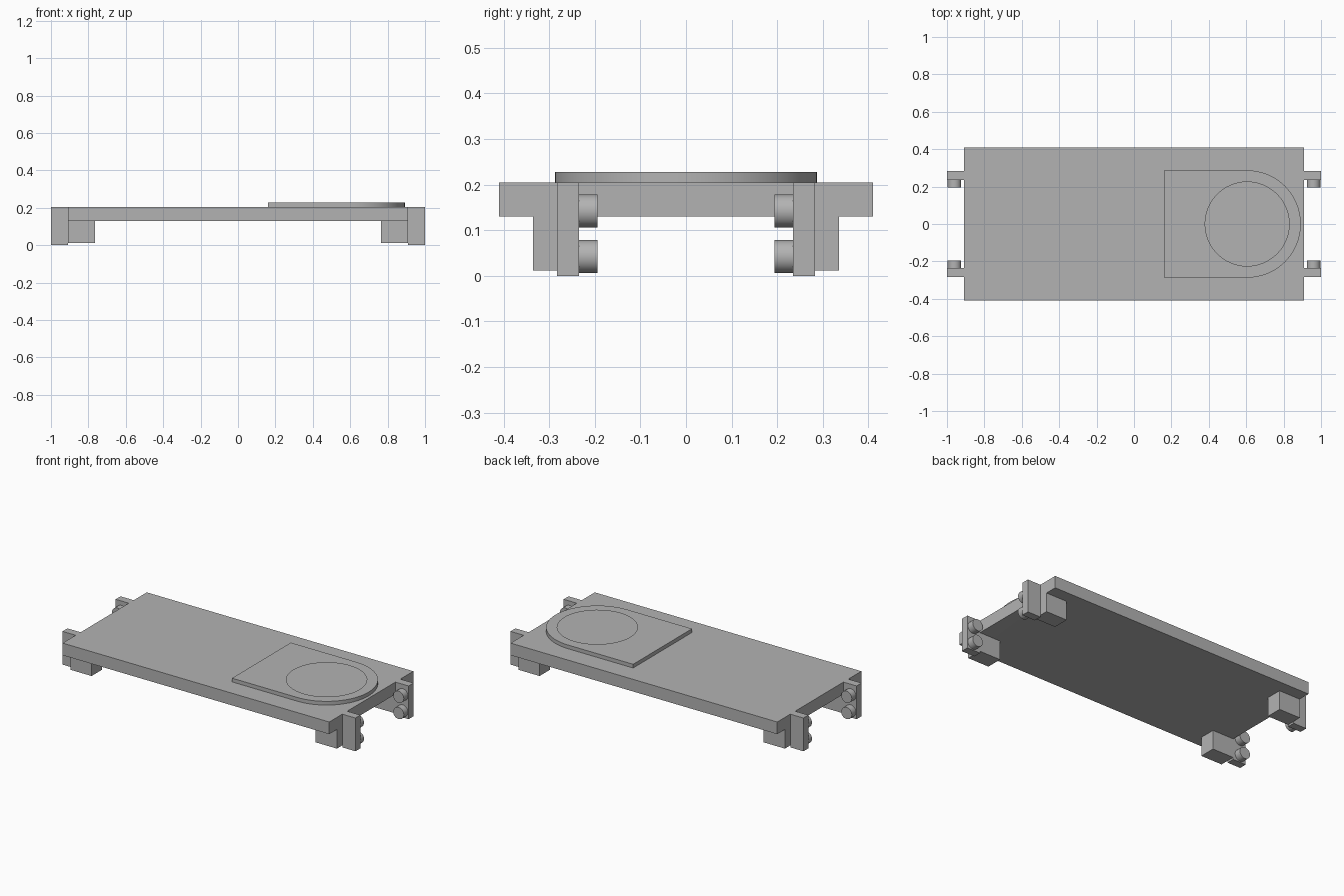
import bpy
import bmesh
import math
from mathutils import Matrix, Vector

if "Cube" in bpy.data.objects:
    bpy.data.objects.remove(bpy.data.objects["Cube"], do_unlink=True)

END, TOP, UNDER = 0.91, 0.205, 0.13
RING_X, RING_R, HOLE_R, COVER_TOP = 0.605, 0.287, 0.225, 0.228

grey = bpy.data.materials.new("plain grey")
grey.use_nodes = True
grey.diffuse_color = (0.45, 0.45, 0.45, 1)
grey.node_tree.nodes["Principled BSDF"].inputs["Base Color"].default_value = grey.diffuse_color


def make(name, bm):
    bmesh.ops.recalc_face_normals(bm, faces=bm.faces)
    mesh = bpy.data.meshes.new(name)
    bm.to_mesh(mesh)
    bm.free()
    mesh.materials.append(grey)
    obj = bpy.data.objects.new(name, mesh)
    bpy.context.collection.objects.link(obj)
    return obj


def box(name, low, high):
    bm = bmesh.new()
    low, high = Vector(low), Vector(high)
    size = Matrix.Diagonal((*(high - low), 1))
    bmesh.ops.create_cube(bm, size=1, matrix=Matrix.Translation((low + high) / 2) @ size)
    return make(name, bm)


def mirrored_box(name, sx, sy, low, high):
    xs, ys = sorted((sx * low[0], sx * high[0])), sorted((sy * low[1], sy * high[1]))
    return box(name, (xs[0], ys[0], low[2]), (xs[1], ys[1], high[2]))


def cylinder(name, centre, radius, depth, axis="Z"):
    bm = bmesh.new()
    turn = Matrix.Rotation(math.pi / 2, 4, "X") if axis == "Y" else Matrix()
    bmesh.ops.create_cone(bm, cap_ends=True, segments=48, radius1=radius, radius2=radius,
                          depth=depth, matrix=Matrix.Translation(centre) @ turn)
    return make(name, bm)


def combine(target, tool, operation):
    mod = target.modifiers.new("combine", "BOOLEAN")
    mod.operation, mod.solver, mod.object = operation, "EXACT", tool
    bpy.context.view_layer.objects.active = target
    bpy.ops.object.modifier_apply(modifier=mod.name)
    bpy.data.objects.remove(tool, do_unlink=True)


def smooth(obj):
    bpy.ops.object.select_all(action="DESELECT")
    obj.select_set(True)
    bpy.context.view_layer.objects.active = obj
    bpy.ops.object.shade_smooth_by_angle(angle=math.radians(30))


# Board, with feet and end posts merged into one hollow skin
shell = box("hollow_board", (-END, -0.41, UNDER), (END, 0.41, TOP))
for sx, side in ((1, "left"), (-1, "right")):
    for sy, end in ((-1, "front"), (1, "back")):
        name = f"{end}_{side}"
        combine(shell, mirrored_box(name + "_foot", sx, sy,
                (0.765, 0.235, 0.012), (END, 0.335, UNDER)), "UNION")
        combine(shell, mirrored_box(name + "_post", sx, sy,
                (END, 0.235, 0), (1, 0.283, TOP)), "UNION")
        # Pegs on the inner face of each post
        for level, z in (("upper", 0.142), ("lower", 0.042)):
            smooth(cylinder(f"{name}_{level}_peg", (sx * 0.96, sy * 0.215, z), 0.036, 0.042, "Y"))

# Raised cover with one round end
bm = bmesh.new()
outline = [(0.16, RING_R), (0.16, -RING_R)]
for i in range(33):
    a = math.pi * (i / 32 - 0.5)
    outline.append((RING_X + RING_R * math.cos(a), RING_R * math.sin(a)))
face = bm.faces.new([bm.verts.new((x, y, TOP)) for x, y in outline])
raised = bmesh.ops.extrude_face_region(bm, geom=[face], use_keep_orig=True)["geom"]
bmesh.ops.translate(bm, verts=[v for v in raised if isinstance(v, bmesh.types.BMVert)],
                    vec=(0, 0, COVER_TOP - TOP))
combine(shell, make("cover", bm), "UNION")

# Round opening into the hollow: mark it with a shallow cut, then remove the cut's faces
combine(shell, cylinder("opening_cutter", (RING_X, 0, COVER_TOP), HOLE_R, 0.004), "DIFFERENCE")
bm = bmesh.new()
bm.from_mesh(shell.data)
inside = [f for f in bm.faces if all(
    math.hypot(v.co.x - RING_X, v.co.y) < HOLE_R + 0.002 and v.co.z > TOP + 0.01 for v in f.verts)
    and f.calc_center_median().z < COVER_TOP - 0.0005]
bmesh.ops.delete(bm, geom=inside, context="FACES")
bm.to_mesh(shell.data)
bm.free()
smooth(shell)
